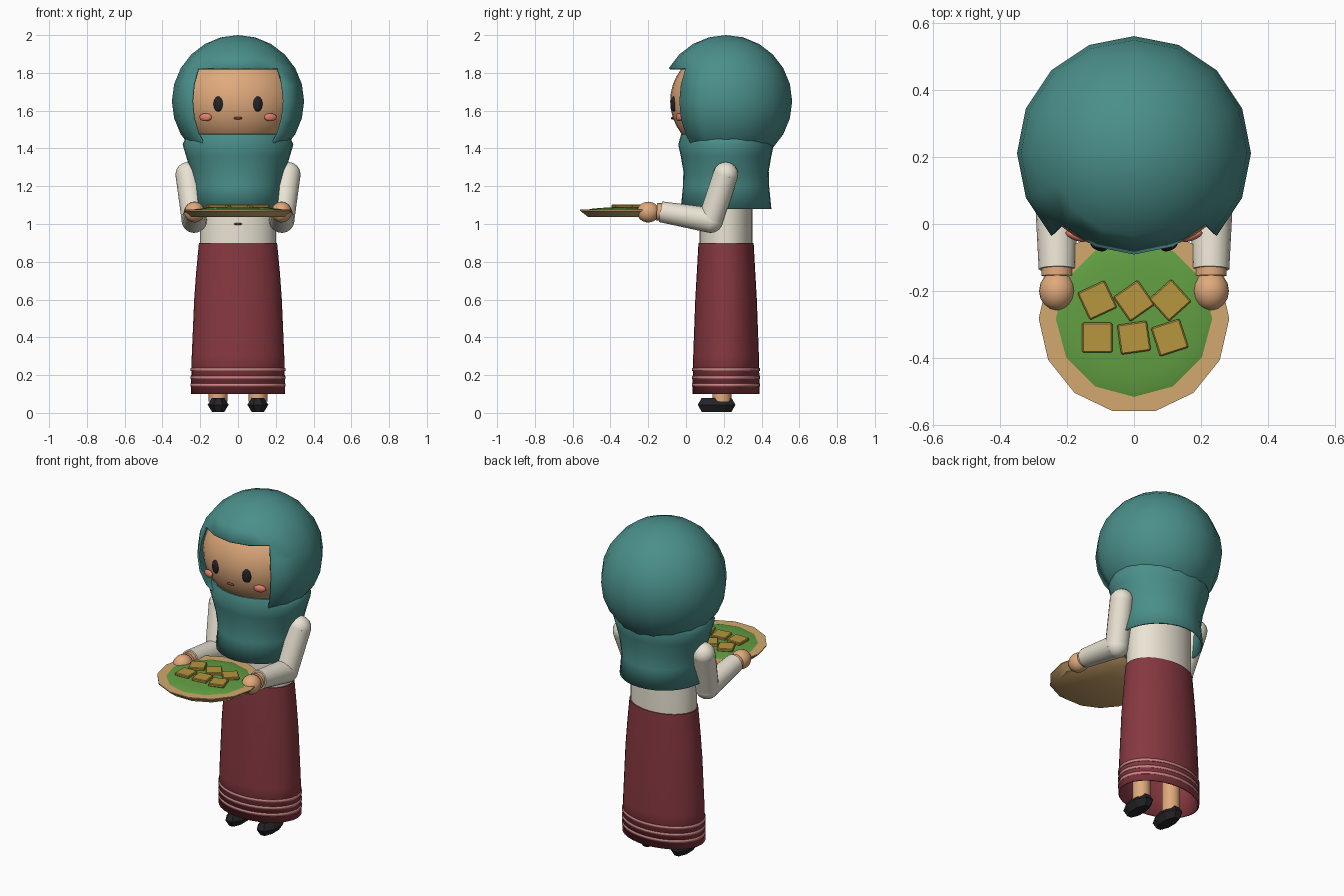
import bpy, bmesh, math
from mathutils import Vector, Matrix

if "Cube" in bpy.data.objects:
    bpy.data.objects.remove(bpy.data.objects["Cube"])

CY = 0.212  # body axis in y


def mat(name, hexcol):
    c = [int(hexcol[i:i + 2], 16) / 255 for i in (0, 2, 4)]
    c = [v / 12.92 if v <= 0.04045 else ((v + 0.055) / 1.055) ** 2.4 for v in c]
    m = bpy.data.materials.new(name)
    m.diffuse_color = (*c, 1)
    m.use_nodes = True
    m.node_tree.nodes["Principled BSDF"].inputs["Base Color"].default_value = m.diffuse_color
    return m


TEAL, SKIN = mat("teal", "4A8F8A"), mat("skin", "E0AA7C")
RED, CREAM = mat("red", "863840"), mat("cream", "EAE4D3")
BLACK, BLUSH = mat("black", "242428"), mat("blush", "E0806C")
PINK, TAN = mat("pink", "CC8585"), mat("tan", "D2A86E")
GREEN, GOLD = mat("green", "629F42"), mat("gold", "B6963F")
LIP = mat("lip", "7A463C")


def finish(name, bm, material, angle=40):
    bmesh.ops.recalc_face_normals(bm, faces=bm.faces)
    me = bpy.data.meshes.new(name)
    bm.to_mesh(me)
    bm.free()
    ob = bpy.data.objects.new(name, me)
    bpy.context.collection.objects.link(ob)
    me.materials.append(material)
    if angle:
        bpy.ops.object.select_all(action='DESELECT')
        ob.select_set(True)
        bpy.context.view_layer.objects.active = ob
        bpy.ops.object.shade_smooth_by_angle(angle=math.radians(angle))
    return ob


def ball(name, loc, size, material, seg=16, rings=12, rot=None):
    bm = bmesh.new()
    bmesh.ops.create_uvsphere(bm, u_segments=seg, v_segments=rings, radius=1)
    m = Matrix.Translation(loc) @ (rot or Matrix()) @ Matrix.Diagonal((*size, 1))
    bmesh.ops.transform(bm, matrix=m, verts=bm.verts)
    return finish(name, bm, material)


def loft(name, rings, centre, material, n=32, caps=(True, True), angle=40, phase=0):
    """Stack of elliptical rings (rx, ry, z)."""
    bm = bmesh.new()
    rows = []
    for rx, ry, z in rings:
        rows.append([bm.verts.new((centre[0] + rx * math.cos(a), centre[1] + ry * math.sin(a), z))
                     for a in (phase + 2 * math.pi * i / n for i in range(n))])
    for a, b in zip(rows, rows[1:]):
        for i in range(n):
            bm.faces.new((a[i], a[(i + 1) % n], b[(i + 1) % n], b[i]))
    if caps[0]:
        bm.faces.new(rows[0])
    if caps[1]:
        bm.faces.new(rows[-1])
    return finish(name, bm, material, angle)


def limb(name, p, q, r1, r2, material, n=16):
    p, q = Vector(p), Vector(q)
    d = q - p
    bm = bmesh.new()
    bmesh.ops.create_cone(bm, cap_ends=True, segments=n, radius1=r1, radius2=r2, depth=d.length)
    m = Matrix.Translation((p + q) / 2) @ d.to_track_quat('Z', 'Y').to_matrix().to_4x4()
    bmesh.ops.transform(bm, matrix=m, verts=bm.verts)
    return finish(name, bm, material)


def thicken(ob, t):
    mod = ob.modifiers.new("thickness", 'SOLIDIFY')
    mod.thickness = t
    mod.offset = -1


# head and hood with face opening
ball("face", (0, CY, 1.65), (0.325, 0.296, 0.285), SKIN, 32, 20)
bm = bmesh.new()
bmesh.ops.create_uvsphere(bm, u_segments=16, v_segments=12, radius=0.35)
hole = []
for f in bm.faces:
    c = f.calc_center_median()
    if abs(math.atan2(c.x, -c.y)) < math.pi / 4 and -0.25 < c.z < 0.175 and f.calc_area() > 0:
        hole.append(f)
bmesh.ops.delete(bm, geom=hole, context='FACES')
bmesh.ops.translate(bm, verts=bm.verts, vec=(0, CY, 1.65))
thicken(finish("hood", bm, TEAL), 0.012)

# shoulder drape
drape = loft("scarf_drape", [(0.245, 0.24, 1.08), (0.235, 0.228, 1.2), (0.252, 0.226, 1.28),
                             (0.275, 0.24, 1.36), (0.293, 0.253, 1.42), (0.27, 0.238, 1.475),
                             (0.2, 0.2, 1.485)], (0, CY), TEAL, caps=(False, True), angle=60)
thicken(drape, 0.01)

# torso, skirt and hem bands
loft("torso", [(0.2, 0.14, 0.85), (0.2, 0.14, 1.2), (0.19, 0.13, 1.4)], (0, CY), CREAM)
ball("blouse_button", (0, CY - 0.14, 1.0), (0.022, 0.008, 0.006), LIP)
thicken(loft("skirt", [(0.25, 0.178, 0.1), (0.245, 0.174, 0.3), (0.232, 0.163, 0.6),
                       (0.222, 0.155, 0.74), (0.207, 0.146, 0.9)],
             (0, CY), RED, caps=(False, True)), 0.008)
for k, z in enumerate((0.148, 0.188, 0.23)):
    band = loft(f"hem_band_{k + 1}", [(0.252, 0.18, z - 0.008), (0.251, 0.179, z + 0.008)],
                (0, CY), PINK, caps=(False, False))
    thicken(band, 0.006)

# face details
ball("mouth", (0, -0.07, 1.56), (0.022, 0.01, 0.007), LIP)

for s, side in ((-1, "left"), (1, "right")):
    tilt = Matrix.Rotation(s * 0.35, 4, 'Z')
    ball(f"eye_{side}", (s * 0.105, -0.066, 1.635), (0.026, 0.014, 0.04), BLACK, rot=tilt)
    ball(f"cheek_{side}", (s * 0.172, -0.036, 1.565), (0.035, 0.014, 0.021), BLUSH, rot=tilt)

    # legs and shoes
    loft(f"leg_{side}", [(0.05, 0.05, 0.06), (0.05, 0.05, 0.4)], (s * 0.105, 0.19), SKIN, n=16)
    loft(f"shoe_{side}", [(0.035, 0.085, 0.005), (0.06, 0.108, 0.043), (0.035, 0.085, 0.08)],
         (s * 0.105, 0.162), BLACK, n=8, angle=0, phase=math.pi / 8)

    # bent arm: shoulder, elbow, wrist, hand
    sh, el, wr = (s * 0.265, 0.21, 1.262), (s * 0.232, 0.13, 1.02), (s * 0.23, -0.135, 1.065)
    ball(f"shoulder_{side}", sh, (0.066,) * 3, CREAM)
    limb(f"upper_arm_{side}", sh, el, 0.066, 0.066, CREAM)
    ball(f"elbow_{side}", el, (0.067,) * 3, CREAM)
    limb(f"forearm_{side}", el, wr, 0.067, 0.055, CREAM)
    limb(f"wrist_{side}", (s * 0.23, -0.12, 1.063), (s * 0.23, -0.155, 1.065), 0.047, 0.047, SKIN)
    ball(f"hand_{side}", (s * 0.23, -0.2, 1.063), (0.054, 0.06, 0.055), SKIN)

# serving tray with leaf liner
loft("tray", [(0.245, 0.24, 1.036), (0.285, 0.284, 1.07), (0.285, 0.284, 1.076)],
     (0, -0.283), TAN, n=14)
ball("leaf_liner", (0, -0.283, 1.074), (0.24, 0.24, 0.016), GREEN, 12, 8)

# square snacks
for k, (x, y, a) in enumerate([(-0.11, -0.228, 25), (0, -0.23, 35), (0.108, -0.228, 42),
                               (-0.11, -0.34, 0), (0, -0.34, 8), (0.107, -0.34, 18)]):
    bm = bmesh.new()
    bmesh.ops.create_cube(bm, size=1)
    m = (Matrix.Translation((x, y, 1.094)) @ Matrix.Rotation(math.radians(a), 4, 'Z')
         @ Matrix.Diagonal((0.09, 0.09, 0.018, 1)))
    bmesh.ops.transform(bm, matrix=m, verts=bm.verts)
    bmesh.ops.bevel(bm, geom=bm.edges[:], offset=0.004, segments=1, affect='EDGES')
    finish(f"snack_{k + 1}", bm, GOLD, 0)
